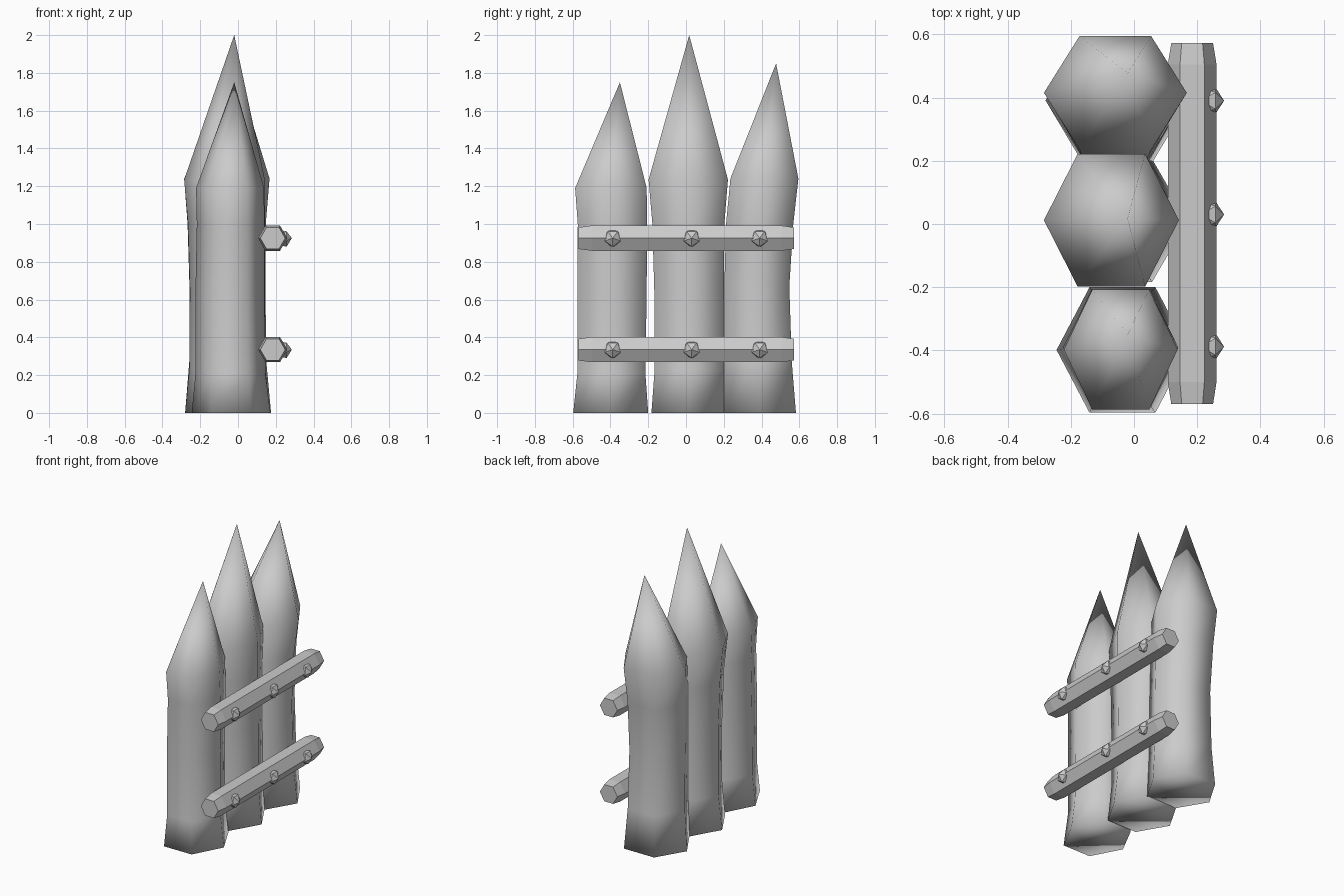
import bpy, bmesh
from math import cos, sin, pi, radians

if "Cube" in bpy.data.objects:
    bpy.data.objects.remove(bpy.data.objects["Cube"])


def finish(name, bm, smooth):
    bmesh.ops.recalc_face_normals(bm, faces=bm.faces)
    for f in bm.faces:
        f.smooth = smooth
    me = bpy.data.meshes.new(name)
    bm.to_mesh(me)
    bm.free()
    ob = bpy.data.objects.new(name, me)
    bpy.context.collection.objects.link(ob)
    return ob


def skin(bm, rings):
    for a, b in zip(rings, rings[1:]):
        for i in range(6):
            j = (i + 1) % 6
            bm.faces.new((a[i], a[j], b[j], b[i]))


def stake(name, levels, tip):
    """Six-sided log; each level is (z, x_min, x_max, y_min, y_max)."""
    bm = bmesh.new()
    rings = []
    for z, x0, x1, y0, y1 in levels:
        cx, cy, rx, ry = (x0 + x1) / 2, (y0 + y1) / 2, (x1 - x0) / 2, (y1 - y0) / 2 / sin(pi / 3)
        rings.append([bm.verts.new((cx + rx * cos(i * pi / 3), cy + ry * sin(i * pi / 3), z))
                      for i in range(6)])
    skin(bm, rings)
    bm.faces.new(rings[0])
    top = bm.verts.new(tip)
    for i in range(6):
        bm.faces.new((rings[-1][i], rings[-1][(i + 1) % 6], top))
    return finish(name, bm, True)


def rail(name, z):
    """Hexagonal bar along y with chamfered ends."""
    bm = bmesh.new()
    rings = [[bm.verts.new((0.184 + r * cos(i * pi / 3), y, z + r * sin(i * pi / 3)))
              for i in range(6)]
             for y, r in ((-0.57, 0.066), (-0.5, 0.077), (0.505, 0.077), (0.572, 0.066))]
    skin(bm, rings)
    bm.faces.new(rings[0])
    bm.faces.new(rings[-1])
    return finish(name, bm, False)


# Three sharpened logs
stake("front_stake", [
    (0.0, -0.245, 0.172, -0.597, -0.2),
    (0.21, -0.225, 0.145, -0.575, -0.215),
    (0.65, -0.225, 0.14, -0.575, -0.208),
    (1.0, -0.218, 0.14, -0.573, -0.207),
    (1.19, -0.222, 0.138, -0.587, -0.208)], (-0.02, -0.35, 1.75))
stake("middle_stake", [
    (0.0, -0.28, 0.17, -0.183, 0.205),
    (0.23, -0.258, 0.145, -0.166, 0.2),
    (0.65, -0.255, 0.142, -0.168, 0.2),
    (1.0, -0.265, 0.142, -0.178, 0.203),
    (1.235, -0.285, 0.142, -0.198, 0.222)], (-0.02, 0.017, 2.0))
stake("back_stake", [
    (0.0, -0.28, 0.175, 0.2, 0.582),
    (0.27, -0.258, 0.15, 0.2, 0.56),
    (0.67, -0.257, 0.145, 0.203, 0.547),
    (1.0, -0.267, 0.147, 0.212, 0.568),
    (1.24, -0.285, 0.167, 0.235, 0.595)], (-0.02, 0.477, 1.85))

# Two cross rails, each with three faceted studs
for label, z in (("lower", 0.335), ("upper", 0.925)):
    rail(label + "_rail", z)
    for n, y in enumerate((-0.388, 0.03, 0.39)):
        bpy.ops.mesh.primitive_ico_sphere_add(subdivisions=1, radius=0.05,
                                              location=(0.235, y, z),
                                              rotation=(0, radians(90), 0))
        bpy.context.object.name = f"{label}_stud_{n + 1}"
